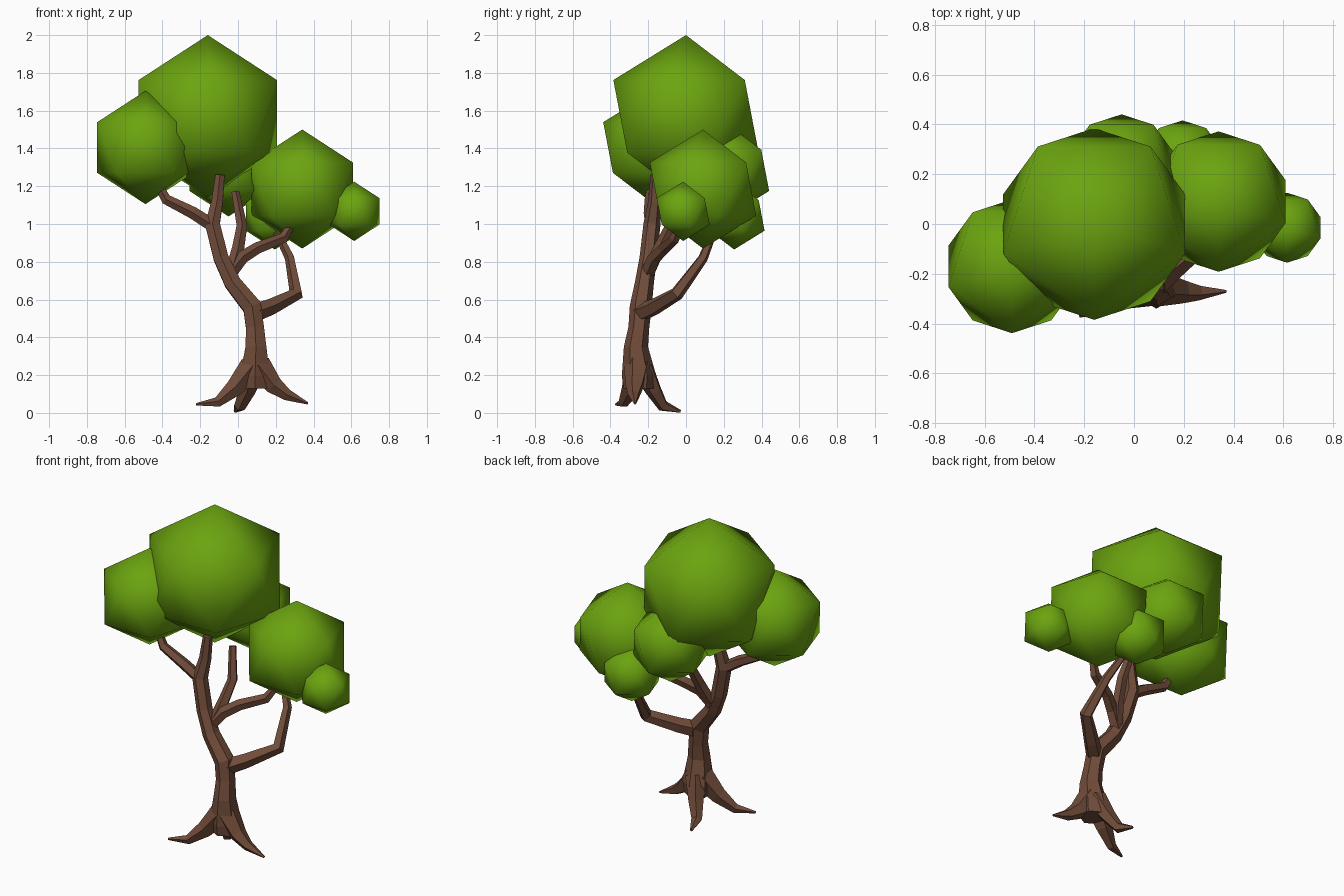
import bpy
import bmesh
import math
from mathutils import Vector, Matrix

cube = bpy.data.objects.get("Cube")
if cube:
    bpy.data.objects.remove(cube, do_unlink=True)


def make_material(name, colour):
    material = bpy.data.materials.new(name)
    material.use_nodes = True
    material.diffuse_color = colour
    shader = material.node_tree.nodes["Principled BSDF"]
    shader.inputs["Base Color"].default_value = colour
    shader.inputs["Roughness"].default_value = 0.9
    return material


leaf_green = make_material("leaf green", (0.147, 0.37, 0.005, 1))
bark_brown = make_material("bark brown", (0.165, 0.072, 0.042, 1))


def finish_object(name, bm, material, smooth):
    """Turn a bmesh into a linked object with one material."""
    bmesh.ops.recalc_face_normals(bm, faces=bm.faces)
    for face in bm.faces:
        face.smooth = smooth
    mesh = bpy.data.meshes.new(name)
    bm.to_mesh(mesh)
    bm.free()
    mesh.materials.append(material)
    obj = bpy.data.objects.new(name, mesh)
    bpy.context.scene.collection.objects.link(obj)
    return obj


def leaf_clump(name, centre, radius):
    """A smooth-shaded icosahedron with a corner of its upper ring facing front."""
    bm = bmesh.new()
    turn = Matrix.Rotation(-math.pi / 2, 4, "Z")
    bmesh.ops.create_icosphere(bm, subdivisions=1, radius=radius,
                               matrix=Matrix.Translation(centre) @ turn)
    return finish_object(name, bm, leaf_green, True)


def limb(name, *stations, sides=5):
    """A tapered, faceted tube through stations of (x, y, z, radius)."""
    points = [Vector(s[:3]) for s in stations]
    last = len(points) - 1
    bm = bmesh.new()
    rings = []
    normal = previous = None
    for i, point in enumerate(points):
        tangent = (points[min(i + 1, last)] - points[max(i - 1, 0)]).normalized()
        if previous is None:
            front = Vector((0, -1, 0))
            normal = (front - tangent * front.dot(tangent)).normalized()
        else:
            normal = previous.rotation_difference(tangent) @ normal
        previous = tangent
        binormal = tangent.cross(normal)
        ring = []
        for k in range(sides):
            angle = math.tau * k / sides
            offset = normal * math.cos(angle) + binormal * math.sin(angle)
            ring.append(bm.verts.new(point + offset * stations[i][3]))
        rings.append(ring)
    for lower, upper in zip(rings, rings[1:]):
        for k in range(sides):
            j = (k + 1) % sides
            bm.faces.new((lower[k], lower[j], upper[j], upper[k]))
    bm.faces.new(rings[0])
    bm.faces.new(rings[-1])
    return finish_object(name, bm, bark_brown, False)


# Foliage
leaf_clump("crown_foliage", (-0.16, 0, 1.57), 0.43)
leaf_clump("right_foliage", (-0.49, -0.17, 1.405), 0.3)
leaf_clump("left_foliage", (0.34, 0.09, 1.185), 0.315)
leaf_clump("left_tip_foliage", (0.615, -0.015, 1.067), 0.157)
leaf_clump("back_foliage", (-0.05, 0.222, 1.284), 0.244)
leaf_clump("lower_back_foliage", (0.195, 0.255, 1.045), 0.18)

# Trunk, leaning right above the fork
limb("trunk",
     (0.09, -0.25, 0.13, 0.08), (0.09, -0.25, 0.2, 0.09),
     (0.095, -0.265, 0.35, 0.064), (0.09, -0.25, 0.45, 0.055),
     (0.075, -0.24, 0.56, 0.058), (-0.03, -0.22, 0.69, 0.05),
     (-0.09, -0.2, 0.82, 0.046), (-0.135, -0.18, 1.0, 0.045),
     (-0.11, -0.165, 1.12, 0.035), (-0.095, -0.16, 1.26, 0.028), sides=6)

# Branches
limb("right_branch",
     (-0.13, -0.18, 0.99, 0.036), (-0.24, -0.19, 1.06, 0.034),
     (-0.38, -0.19, 1.13, 0.029), (-0.43, -0.18, 1.22, 0.022))
limb("left_branch",
     (-0.06, -0.21, 0.72, 0.04), (0.02, -0.17, 0.82, 0.036),
     (0.1, -0.12, 0.87, 0.033), (0.24, -0.06, 0.925, 0.029),
     (0.28, -0.03, 0.99, 0.022))
limb("middle_branch",
     (-0.03, -0.19, 0.76, 0.036), (0.0, -0.14, 0.87, 0.034),
     (0.02, -0.08, 0.99, 0.03), (-0.015, -0.03, 1.17, 0.022))
limb("lower_left_branch",
     (0.09, -0.24, 0.53, 0.05), (0.17, -0.17, 0.56, 0.045),
     (0.31, -0.05, 0.63, 0.038), (0.275, 0.09, 0.82, 0.027),
     (0.2, 0.15, 0.97, 0.02))

# Roots
limb("right_root",
     (0.07, -0.26, 0.24, 0.07), (-0.02, -0.29, 0.13, 0.05),
     (-0.11, -0.33, 0.055, 0.028), (-0.22, -0.37, 0.045, 0.007))
limb("left_root",
     (0.11, -0.26, 0.25, 0.07), (0.19, -0.27, 0.145, 0.05),
     (0.26, -0.275, 0.095, 0.032), (0.37, -0.27, 0.05, 0.006))
limb("back_root",
     (0.09, -0.23, 0.24, 0.065), (0.05, -0.17, 0.12, 0.045),
     (0.01, -0.12, 0.035, 0.032), (-0.015, -0.03, 0.008, 0.008))
